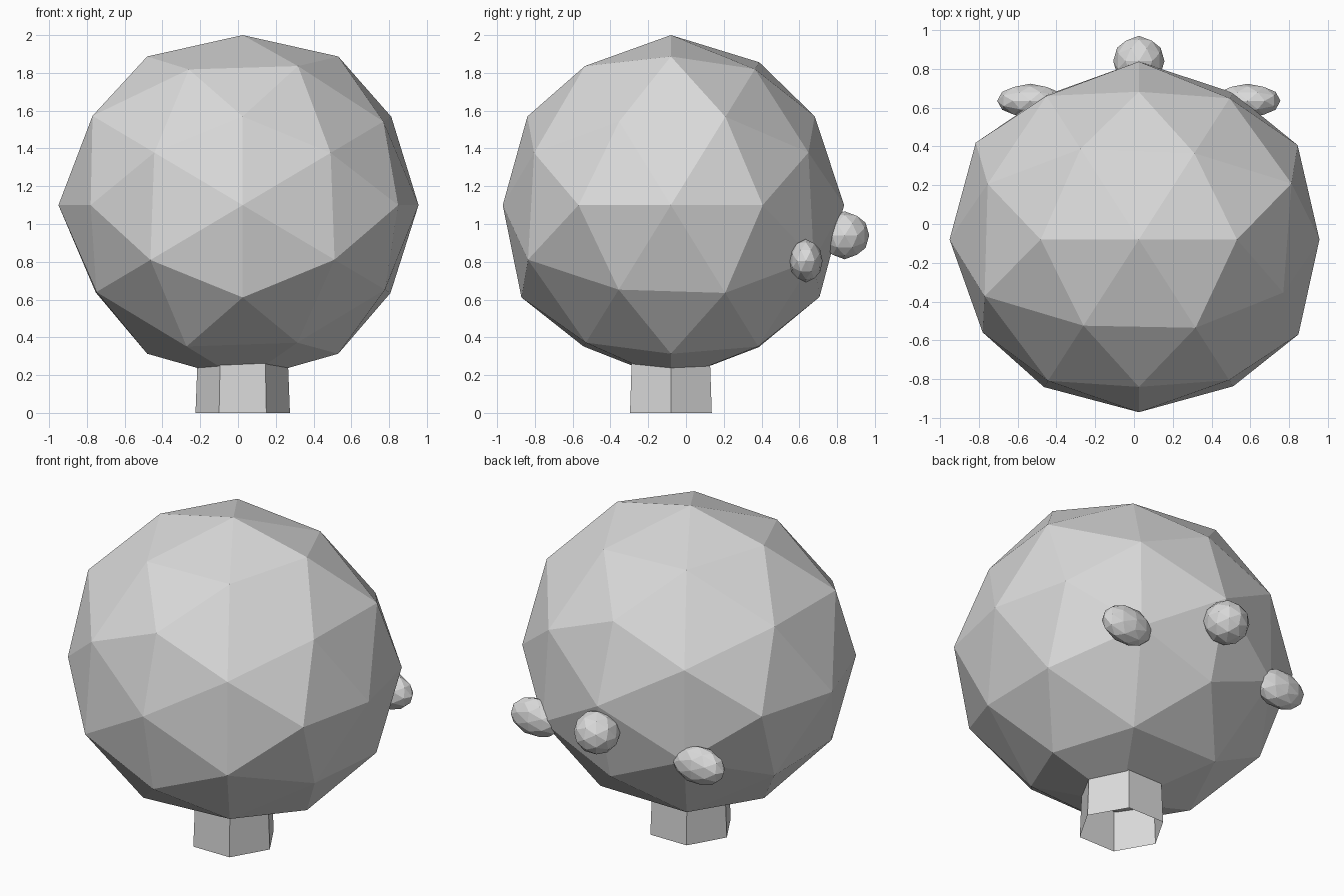
import bpy, bmesh
from mathutils import Vector

if "Cube" in bpy.data.objects:
    bpy.data.objects.remove(bpy.data.objects["Cube"])

CX, CY = 0.025, -0.08
grey = bpy.data.materials.new("light_grey")
grey.diffuse_color = (0.7, 0.7, 0.7, 1)
grey.use_nodes = True
grey.node_tree.nodes["Principled BSDF"].inputs["Base Color"].default_value = grey.diffuse_color

S = (-1, 1)
PAIRS = [(a, b) for a in S for b in S]
TRIPLES = [(a, b, c) for a in S for b in S for c in S]


def sphere_directions():
    """The 42 points of a once-divided icosahedron, two-fold axis up."""
    p, q = 0.8507, 0.5257
    d = [(0, a * p, b * q) for a, b in PAIRS]
    d += [(a * q, 0, b * p) for a, b in PAIRS]
    d += [(a * p, b * q, 0) for a, b in PAIRS]
    d += [tuple(s if i == k else 0 for i in range(3)) for k in range(3) for s in S]
    for f in ((0.309, 0.5, 0.809), (0.5, 0.809, 0.309), (0.809, 0.309, 0.5)):
        d += [tuple(s * v for s, v in zip(t, f)) for t in TRIPLES]
    return d


def finish(bm, name):
    bmesh.ops.recalc_face_normals(bm, faces=bm.faces[:])
    me = bpy.data.meshes.new(name)
    bm.to_mesh(me)
    bm.free()
    me.materials.append(grey)
    ob = bpy.data.objects.new(name, me)
    bpy.context.collection.objects.link(ob)
    return ob


def faceted_ball(name, centre, size, bumps=None):
    bm = bmesh.new()
    verts = [bm.verts.new(Vector(d).normalized()) for d in sphere_directions()]
    bmesh.ops.convex_hull(bm, input=verts)
    for i, v in enumerate(verts):
        r = bumps[i] if bumps else 1
        v.co = Vector([c + s * r * x for c, s, x in zip(centre, size, v.co)])
    return finish(bm, name)


# Main ball, with a slightly uneven radius at each corner
bumps = [
    .93, .893, .925, .895,  .925, .925, .925, .925,  .91, .95, .93, .925,
    .938, .895, .89, .917, .93, .90,
    .925, .888, .93, .935, .90, .91, .925, .89,
    .94, .90, .92, .915, .935, .895, .935, .90,
    .92, .945, .925, .926, .895, .885, .93, .935,
]
faceted_ball("main_ball", (CX, CY, 1.1), (1.04, 1, 1), bumps)

# Small knobs on the back
faceted_ball("middle_knob", (CX, 0.84, 0.94), (0.132, 0.13, 0.127))
for side, s in (("left", -1), ("right", 1)):
    faceted_ball(side + "_knob", (CX + s * 0.56, 0.635, 0.805), (0.17, 0.088, 0.115))

# Six-sided stem, open at the ends
bm = bmesh.new()
bmesh.ops.create_cone(bm, cap_ends=False, segments=6, radius1=0.25,
                      radius2=0.236, depth=0.36)
# turn so that corners point along x
xs = max(v.co.x for v in bm.verts)
if xs < 0.24:
    for v in bm.verts:
        v.co.x, v.co.y = -v.co.y, v.co.x
for v in bm.verts:
    v.co += Vector((CX, CY, 0.18))
finish(bm, "stem")
